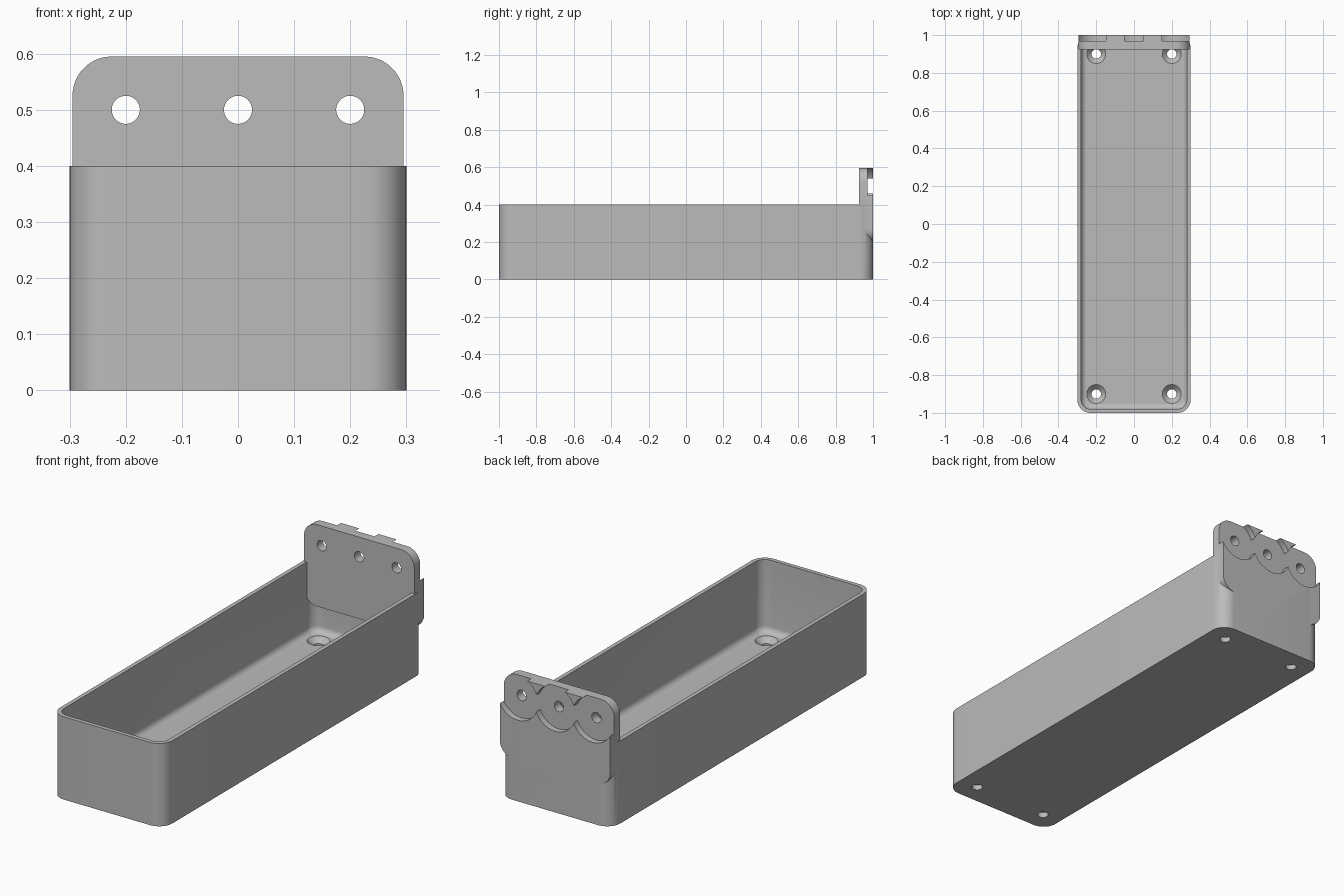
import bpy, bmesh
from math import cos, sin, pi, radians
from mathutils import Matrix

cube = bpy.data.objects.get("Cube")
if cube:
    bpy.data.objects.remove(cube)

grey = bpy.data.materials.new("plain_grey")
grey.use_nodes = True
COLOUR = (0.5, 0.5, 0.5, 1)
grey.diffuse_color = COLOUR
grey.node_tree.nodes["Principled BSDF"].inputs["Base Color"].default_value = COLOUR


def to_object(name, bm):
    bmesh.ops.recalc_face_normals(bm, faces=bm.faces)
    mesh = bpy.data.meshes.new(name)
    bm.to_mesh(mesh)
    bm.free()
    mesh.materials.append(grey)
    obj = bpy.data.objects.new(name, mesh)
    bpy.context.collection.objects.link(obj)
    return obj


def rounded_block(name, half_w, half_h, radius, low, high, steps=12, fillet=0):
    """Rounded rectangle in XY raised from low to high, optional bottom fillet."""
    bm = bmesh.new()
    outline = []
    for quarter, (sx, sy) in enumerate([(1, 1), (-1, 1), (-1, -1), (1, -1)]):
        for i in range(steps + 1):
            a = (quarter + i / steps) * pi / 2
            outline.append(bm.verts.new((sx * (half_w - radius) + radius * cos(a),
                                         sy * (half_h - radius) + radius * sin(a), low)))
    base = bm.faces.new(outline)
    top = bmesh.ops.extrude_face_region(bm, geom=[base])["geom"]
    for v in top:
        if isinstance(v, bmesh.types.BMVert):
            v.co.z = high
    if fillet:
        edges = [e for e in bm.edges if all(abs(v.co.z - low) < 1e-6 for v in e.verts)]
        bmesh.ops.bevel(bm, geom=edges, offset=fillet, segments=6, profile=0.5, affect='EDGES')
    return to_object(name, bm)


def cylinder(name, r1, r2, depth, centre, along_y=False):
    bm = bmesh.new()
    turn = Matrix.Rotation(radians(90), 4, 'X') if along_y else Matrix()
    bmesh.ops.create_cone(bm, cap_ends=True, segments=64, radius1=r1, radius2=r2,
                          depth=depth, matrix=Matrix.Translation(centre) @ turn)
    return to_object(name, bm)


def combine(target, tool, operation):
    mod = target.modifiers.new("combine", 'BOOLEAN')
    mod.operation = operation
    mod.solver = 'EXACT'
    mod.object = tool
    bpy.context.view_layer.objects.active = target
    bpy.ops.object.modifier_apply(modifier=mod.name)
    bpy.data.objects.remove(tool)


# Open tray with thin walls and a filleted floor
tray = rounded_block("mounting_tray", 0.3, 1.0, 0.07, 0, 0.4)
cavity = rounded_block("cavity", 0.28, 0.98, 0.05, 0.05, 0.5, fillet=0.03)
combine(tray, cavity, 'DIFFERENCE')

# Rounded mounting tab standing at the back
tab = rounded_block("back_tab", 0.295, 0.1975, 0.07, -0.0375, 0.0375)
tab.data.transform(Matrix.Translation((0, 0.9625, 0.3975)) @ Matrix.Rotation(radians(90), 4, 'X'))
combine(tray, tab, 'UNION')

# Tab holes with round washer recesses on the back
for x in (-0.2, 0, 0.2):
    combine(tray, cylinder("recess", 0.108, 0.108, 0.1, (x, 1.02, 0.5), True), 'DIFFERENCE')
    combine(tray, cylinder("bolt_hole", 0.025, 0.025, 0.4, (x, 0.95, 0.5), True), 'DIFFERENCE')

# Countersunk floor holes
for x in (-0.2, 0.2):
    for y in (-0.9, 0.9):
        combine(tray, cylinder("floor_hole", 0.025, 0.025, 0.12, (x, y, 0.02)), 'DIFFERENCE')
        combine(tray, cylinder("countersink", 0.02, 0.051, 0.031, (x, y, 0.0355)), 'DIFFERENCE')

# Smooth shading with sharp edges
bpy.ops.object.select_all(action='DESELECT')
tray.select_set(True)
bpy.context.view_layer.objects.active = tray
bpy.ops.object.shade_smooth_by_angle(angle=radians(30))
